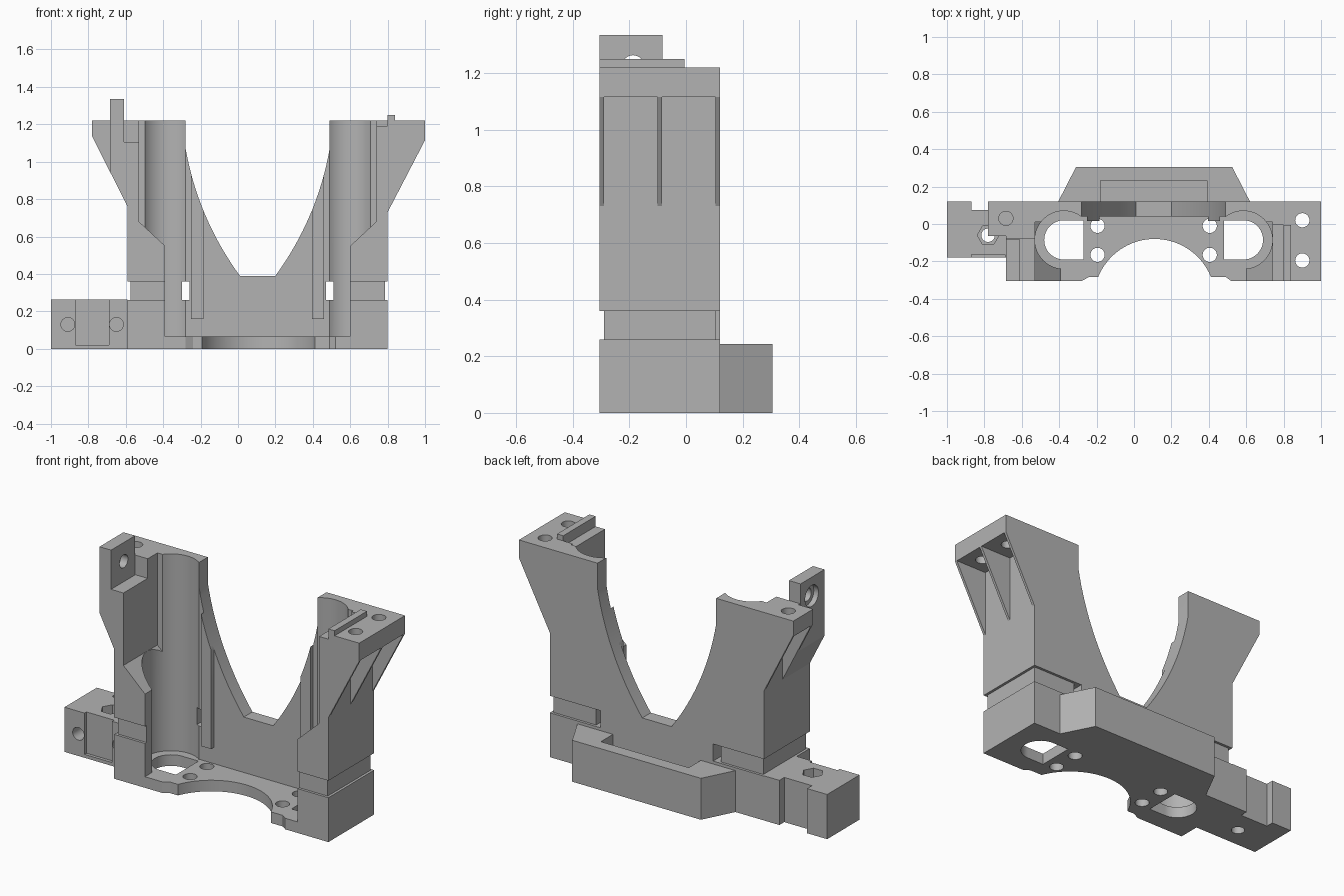
import bpy, bmesh, math
from mathutils import Vector

if "Cube" in bpy.data.objects:
    bpy.data.objects.remove(bpy.data.objects["Cube"], do_unlink=True)

GREY = bpy.data.materials.new("matte_grey")
GREY.use_nodes = True
GREY.diffuse_color = (0.45, 0.45, 0.45, 1)
GREY.node_tree.nodes["Principled BSDF"].inputs["Base Color"].default_value = (0.45, 0.45, 0.45, 1)

MID = 0.105            # symmetry plane of the two towers
FRONT, BACK = -0.305, 0.12
FLOOR, TOP = 0.065, 1.22


def prism(name, axis, pts, lo, hi):
    """Extrude a 2D outline along an axis; outline is in the other two axes."""
    place = {"x": lambda p, t: (t, p[0], p[1]),
             "y": lambda p, t: (p[0], t, p[1]),
             "z": lambda p, t: (p[0], p[1], t)}[axis]
    bm = bmesh.new()
    face = bm.faces.new([bm.verts.new(place(p, lo)) for p in pts])
    ext = bmesh.ops.extrude_face_region(bm, geom=[face])
    shift = Vector(place((0, 0), hi - lo))
    bmesh.ops.translate(bm, vec=shift, verts=[v for v in ext["geom"] if isinstance(v, bmesh.types.BMVert)])
    bmesh.ops.recalc_face_normals(bm, faces=bm.faces)
    mesh = bpy.data.meshes.new(name)
    bm.to_mesh(mesh)
    bm.free()
    ob = bpy.data.objects.new(name, mesh)
    bpy.context.collection.objects.link(ob)
    mesh.materials.append(GREY)
    return ob


def box(name, x, y, z):
    return prism(name, "z", [(x[0], y[0]), (x[1], y[0]), (x[1], y[1]), (x[0], y[1])], *z)


def rod(name, axis, centre, r, lo, hi, n=32):
    pts = [(centre[0] + r * math.cos(2 * math.pi * i / n),
            centre[1] + r * math.sin(2 * math.pi * i / n)) for i in range(n)]
    return prism(name, axis, pts, lo, hi)


def cut(ob, *cutters):
    """Subtract the cutters, bake the result and delete them."""
    for c in cutters:
        c.hide_render = True
        m = ob.modifiers.new("cut", "BOOLEAN")
        m.operation, m.solver, m.object = "DIFFERENCE", "EXACT", c
    bpy.context.view_layer.update()
    dg = bpy.context.evaluated_depsgraph_get()
    mesh = bpy.data.meshes.new_from_object(ob.evaluated_get(dg))
    ob.modifiers.clear()
    ob.data = mesh
    for c in cutters:
        bpy.data.objects.remove(c, do_unlink=True)


def flip(x):
    return 2 * MID - x


def cbox(x, y, z):
    return box("cutter", x, y, z)


def both(x, y, z):
    """A box cutter and its mirror image in the other tower."""
    return [cbox(x, y, z), cbox((flip(x[1]), flip(x[0])), y, z)]


def valley():
    """Curved opening between the towers."""
    p0, p1, p2 = Vector((0.49, 1.07)), Vector((0.425, 0.70)), Vector((0.2, 0.39))
    side = [(0.49, 1.5)]
    for i in range(17):
        t = i / 16
        side.append(tuple(p0 * (1 - t) ** 2 + p1 * 2 * t * (1 - t) + p2 * t * t))
    return prism("cutter", "y", side + [(flip(x), z) for x, z in reversed(side)], -0.5, 0.3)


# Main body: base block and two flared towers
body = prism("main_body", "y", [(-0.59, 0), (0.80, 0), (0.80, 0.73), (1.0, 1.115), (1.0, TOP),
                                (-0.78, TOP), (-0.78, 1.135), (-0.59, 0.76)], FRONT, BACK)

# Front opening with sloped shoulders, and the rear wall face
half = [(-0.39, FLOOR), (-0.39, 0.55), (-0.53, 0.68), (-0.53, 1.5)]
opening = prism("cutter", "y", half + [(flip(x), z) for x, z in reversed(half)], -0.5, 0.01)
cutters = [opening, cbox((-0.28, 0.49), (-0.2, 0.04), (FLOOR, 1.6)), valley()]

# Round rod channels, floor slots and screw holes
for x, s in ((-0.375, 1), (flip(-0.375), -1)):
    xs = sorted((x, x + 0.105 * s))
    cutters += [rod("cutter", "z", (x, -0.085), 0.155, FLOOR, 1.4, 64),
                rod("cutter", "z", (x, -0.085), 0.105, -0.1, 0.2, 48),
                cbox(xs, (-0.19, 0.02), (-0.12, 0.21))]
    cutters += [rod("cutter", "z", (MID - 0.3 * s, y), 0.038, -0.1, 0.2) for y in (-0.01, -0.165)]

# Large arc and shallow step at the front of the floor
cutters += [rod("cutter", "z", (MID + 0.005, -0.405), 0.325, -0.1, 0.2, 96),
            prism("cutter", "z", [(-0.28, -0.4), (-0.28, FRONT), (-0.24, -0.283),
                                  (0.49, -0.283), (0.52, FRONT), (0.52, -0.4)], -0.15, 0.25)]

# Strap groove around each tower with a through window
BAND = (0.26, 0.36)
cutters += both((-0.8, -0.575), (-0.5, 0.3), BAND)
cutters += both((-0.7, -0.38), (-0.5, -0.29), BAND)
cutters += both((-0.7, -0.26), (0.105, 0.3), BAND)
cutters += both((-0.30, -0.26), (0.0, 0.25), BAND)

# Pockets under the flares, leaving thin gussets
cutters += [cbox((0.80, 1.2), y, (0.6, 1.115)) for y in ((-0.29, -0.10), (-0.085, 0.105))]
cutters.append(cbox((-1.2, -0.59), (-0.05, 0.105), (0.6, 1.125)))

# Tower tops: trimmed left corner, ledges and screw holes
cutters += [cbox((-1.2, -0.685), (-0.5, -0.065), (0.5, 1.5)),
            cbox((-1.3, -0.52), (-0.6, -0.08), (1.105, 1.7)),
            cbox((0.73, 0.80), (-0.6, -0.005), (1.19, 1.7))]
cutters += [rod("cutter", "z", c, 0.038, 1.0, 1.4) for c in ((0.90, 0.02), (0.90, -0.195), (-0.685, 0.03))]
cut(body, *cutters)

# Upright ribs on the rear wall, trimmed by the valley
for name, x in (("left_wall_rib", (-0.25, -0.185)), ("right_wall_rib", (flip(-0.185), flip(-0.25)))):
    x = sorted(x)
    rib = box(name, x, (0.015, 0.05), (0.16, 1.07))
    cut(rib, valley())

# Rear tray with an open pocket
tray = prism("rear_tray", "z", [(-0.405, BACK), (0.62, BACK), (0.525, 0.305), (-0.31, 0.305)], 0, 0.243)
cut(tray, cbox((-0.18, 0.39), (0.1, 0.232), (0.1, 0.4)))

# Side arm with waisted neck, nut trap and rod holes
arm = box("side_arm", (-1.0, -0.59), (-0.18, BACK), (0, 0.262))
NECK = (-0.87, -0.69)
cut(arm,
    cbox(NECK, (-0.4, -0.162), (0.02, 0.5)),
    cbox(NECK, (0.075, 0.3), (-0.1, 0.5)),
    rod("cutter", "z", (-0.78, -0.06), 0.058, 0.17, 0.4, 6),
    rod("cutter", "z", (-0.78, -0.06), 0.036, -0.1, 0.3),
    *[rod("cutter", "y", (x, 0.13), 0.037, -0.4, -0.06) for x in (-0.91, -0.65)])

# Upright tab with counterbored hole on the left tower
tab = box("left_tab", (-0.685, -0.61), (FRONT, -0.083), (1.105, 1.335))
cut(tab, rod("cutter", "x", (-0.187, 1.225), 0.038, -0.9, -0.4),
    rod("cutter", "x", (-0.187, 1.225), 0.062, -0.9, -0.655))

# Low rail on the right tower
box("right_rail", (0.80, 0.84), (FRONT, -0.005), (TOP, 1.25))

# Smooth the round surfaces and keep the edges crisp
bpy.ops.object.select_all(action="DESELECT")
for ob in bpy.context.collection.objects:
    if ob.type == "MESH" and GREY.name in ob.data.materials:
        ob.select_set(True)
        bpy.context.view_layer.objects.active = ob
bpy.ops.object.shade_smooth_by_angle(angle=math.radians(25))
